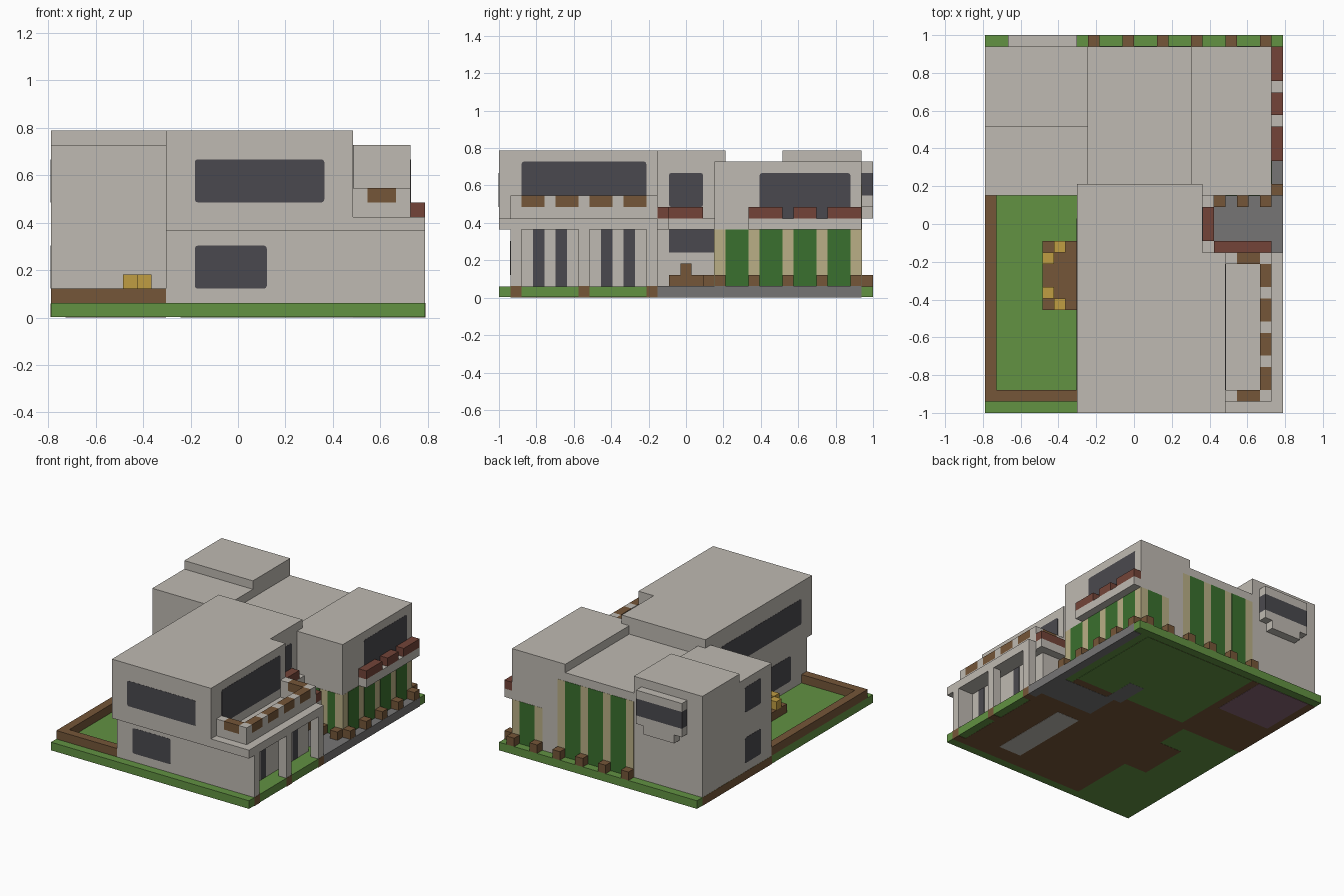
import bpy, bmesh

U = 2 / 33          # building module
E = 0.02            # how far thin plates stand proud, in modules

cube = bpy.data.objects.get("Cube")
if cube:
    bpy.data.objects.remove(cube, do_unlink=True)


def material(name, *rgb):
    lin = [((c / 255 + 0.055) / 1.055) ** 2.4 for c in rgb] + [1]
    m = bpy.data.materials.new(name)
    m.use_nodes = True
    m.diffuse_color = lin
    m.node_tree.nodes["Principled BSDF"].inputs["Base Color"].default_value = lin
    return m


WALL = material("wall_grey", 191, 186, 178)
GRASS = material("grass_green", 98, 146, 66)
WOOD = material("wood_brown", 117, 86, 56)
GLASS = material("window_dark", 74, 73, 78)
YELLOW = material("flower_yellow", 192, 157, 66)
BRICK = material("brick_red", 115, 68, 56)
HEDGE = material("panel_green", 58, 112, 46)
TAN = material("trim_tan", 186, 175, 134)
PATH = material("path_grey", 118, 117, 117)
CARPET = material("carpet_mauve", 135, 102, 118)


def box(name, mat, x, y, z, round_axis=None):
    """Box from (low, high) pairs in modules; can soften the edges along one axis."""
    lo, hi = zip(x, y, z)
    bm = bmesh.new()
    bmesh.ops.create_cube(bm, size=1)
    for v in bm.verts:
        for a in range(3):
            p = hi[a] if v.co[a] > 0 else lo[a]
            v.co[a] = (p - (13, 16.5, 0)[a]) * U
    if round_axis is not None:
        edges = [e for e in bm.edges
                 if abs((e.verts[0].co - e.verts[1].co)[round_axis]) > 1e-5]
        bmesh.ops.bevel(bm, geom=edges, offset=0.2 * U, segments=2, profile=0.5,
                        affect='EDGES')
    me = bpy.data.meshes.new(name)
    bm.to_mesh(me)
    bm.free()
    me.materials.append(mat)
    ob = bpy.data.objects.new(name, me)
    bpy.context.collection.objects.link(ob)
    return ob


def plate_x(name, mat, x, y, z, soft=False):
    box(name, mat, (x - E, x + E), y, z, 0 if soft else None)


def plate_y(name, mat, y, x, z, soft=False):
    box(name, mat, x, (y - E, y + E), z, 1 if soft else None)


# ground slab, foundation and paths
box("lawn_base", GRASS, (0, 26), (0, 33), (0.04, 1))
box("house_foundation", WOOD, (-E, 24), (19, 32), (0.02, 0.99))
box("front_foundation", WOOD, (8, 25), (1, 19), (0.02, 0.99))
box("bed_foundation", WOOD, (5, 8), (9, 15), (0.02, 0.99))
box("side_path", PATH, (25, 26 + E), (14, 32), (0, 1 + E))
box("entrance_path", PATH, (18, 25), (15, 19), (0, 1 + E))
box("hall_floor", PATH, (17, 19), (19, 23), (-E + 0.02, 0.5))
box("green_floor", GRASS, (9, 24), (20, 32), (0.01, 0.5))
box("mauve_floor", CARPET, (1, 8), (25, 32), (0, 0.5))
box("gallery_floor", WALL, (18, 21), (3, 13), (0, 0.5))

# front wing: recessed ground floor, slab and upper storey
box("front_lower_wall", WALL, (8, 26), (1, 2), (1, 6))
box("side_lower_wall", WALL, (8, 24), (2, 14), (1, 6))
box("entrance_lower_wall", WALL, (8, 19), (14, 20), (1, 6))
box("floor_slab", WALL, (8, 26), (0, 14), (6, 7))
box("front_upper_storey", WALL, (8, 21), (0, 14), (7, 13))
box("entrance_upper_storey", WALL, (8, 19), (14, 20), (6, 13))

# colonnade with tall windows behind
for j in (1, 7, 13):
    box("colonnade_pillar", WALL, (25, 26), (j, j + 1), (1, 6))
    box("pillar_footing", WOOD, (25, 26 + E), (j, j + 1), (0, 1 + E))
for j in (3, 5, 9, 11):
    plate_x("colonnade_window", GLASS, 24, (j, j + 1), (1, 6))

# balcony railing with planting boxes
box("balcony_side_rail", WALL, (24, 25), (1, 14), (7, 8))
for j in (1, 4, 7, 10, 13):
    box("balcony_post", WALL, (24, 25), (j, j + 1), (8, 9))
for j in (2, 5, 8, 11):
    box("balcony_planter", WOOD, (24, 25), (j, j + 2), (8, 9))
for j in (1, 13):
    box("balcony_end_rail", WALL, (21, 24), (j, j + 1), (7, 8))
    box("balcony_end_post", WALL, (21, 22), (j, j + 1), (8, 9))
    box("balcony_end_planter", WOOD, (22, 24), (j, j + 1), (8, 9))

# entrance ledge with brick boxes and flower bed below
box("entrance_ledge", WALL, (19, 20), (14, 19), (6, 7))
box("entrance_side_ledge", WALL, (20, 25), (14, 15), (6, 7))
box("ledge_brick_box", BRICK, (19, 20), (15, 18), (7, 8))
box("side_ledge_brick_box", BRICK, (20, 25), (14, 15), (7, 8))
box("entrance_bed", WOOD, (19, 20), (15, 19), (1, 2))
box("entrance_shrub", WOOD, (19, 20), (16, 17), (2, 3))

# rear wing: three roof heights
box("rear_left_block", WALL, (18, 25), (19, 32), (1, 12))
box("rear_middle_block", WALL, (9, 18), (19, 32), (1, 11))
box("rear_right_low_block", WALL, (0, 9), (19, 25), (1, 12))
box("rear_right_tall_block", WALL, (0, 9), (25, 32), (1, 13))

# striped panels with a planter cube in front of each trim
plate_x("side_panel_trim", TAN, 25, (19, 32), (1, 6))
for j in (19, 22, 25, 28, 31):
    box("side_planter", WOOD, (25, 26), (j, j + 1), (1, 2))
    if j < 31:
        box("side_green_panel", HEDGE, (24.9, 25 + 2 * E), (j + 1, j + 3), (1, 6))
plate_y("entrance_panel_trim", TAN, 19, (20, 25), (1, 6))
for i in (20, 22, 24):
    box("entrance_planter", WOOD, (i, i + 1), (18, 19), (1, 2))
    if i < 24:
        box("entrance_green_panel", HEDGE, (i + 1, i + 2), (19 - 2 * E, 19.1), (1, 6))
plate_y("rear_tall_trim", TAN, 32, (9, 19), (1, 10))
plate_y("rear_short_trim", TAN, 32, (21, 25), (1, 6))
for i in (9, 12, 15, 18, 21, 24):
    box("rear_planter", WOOD, (i, i + 1), (32, 33), (1, 2))
    if i not in (18, 24):
        top = 10 if i < 18 else 6
        box("rear_green_panel", HEDGE, (i + 1, i + 3), (31.9, 32 + 2 * E), (1, top))

# brick boxes on the side ledge
box("side_ledge", WALL, (25, 26), (22, 32), (6, 7))
for j, n in ((22, 3), (26, 2), (29, 3)):
    box("side_brick_box", BRICK, (25, 26), (j, j + n), (7, 8))

# rear bay window
box("bay_foot", WALL, (3, 7), (32, 33), (7, 8))
box("bay_sill", WALL, (2, 8), (32, 33), (8, 9))
box("bay_glass", GLASS, (2, 8), (32, 33), (9, 11))
box("bay_roof", WALL, (2, 8), (32, 33), (11, 12))

# windows
plate_y("front_upper_window", GLASS, 0, (10, 19), (8, 11), True)
plate_y("front_lower_window", GLASS, 1, (10, 15), (2, 5), True)
plate_x("balcony_window", GLASS, 21, (2, 13), (8, 12), True)
plate_x("entrance_upper_window", GLASS, 19, (15, 18), (8, 11), True)
plate_x("entrance_lower_window", GLASS, 19, (15, 19), (4, 6))
plate_x("rear_side_window", GLASS, 25, (23, 31), (7, 11), True)
plate_x("lawn_upper_window", GLASS, 8, (2, 17), (8, 11), True)
plate_x("lawn_lower_window", GLASS, 8, (4, 12), (2, 5), True)
for k in (2, 8):
    plate_x("rear_small_window", GLASS, 0, (21, 24), (k, k + 3), True)

# garden border and flower bed
box("garden_side_border", WOOD, (0, 1), (1, 19), (1, 2))
box("garden_front_border", WOOD, (1, 8), (1, 2), (1, 2))
box("flower_bed", WOOD, (5, 8), (9, 15), (1, 2))
for i, j in ((5, 10), (6, 9), (5, 13), (6, 14)):
    box("flowers", YELLOW, (i, i + 1), (j, j + 1), (2, 3))
